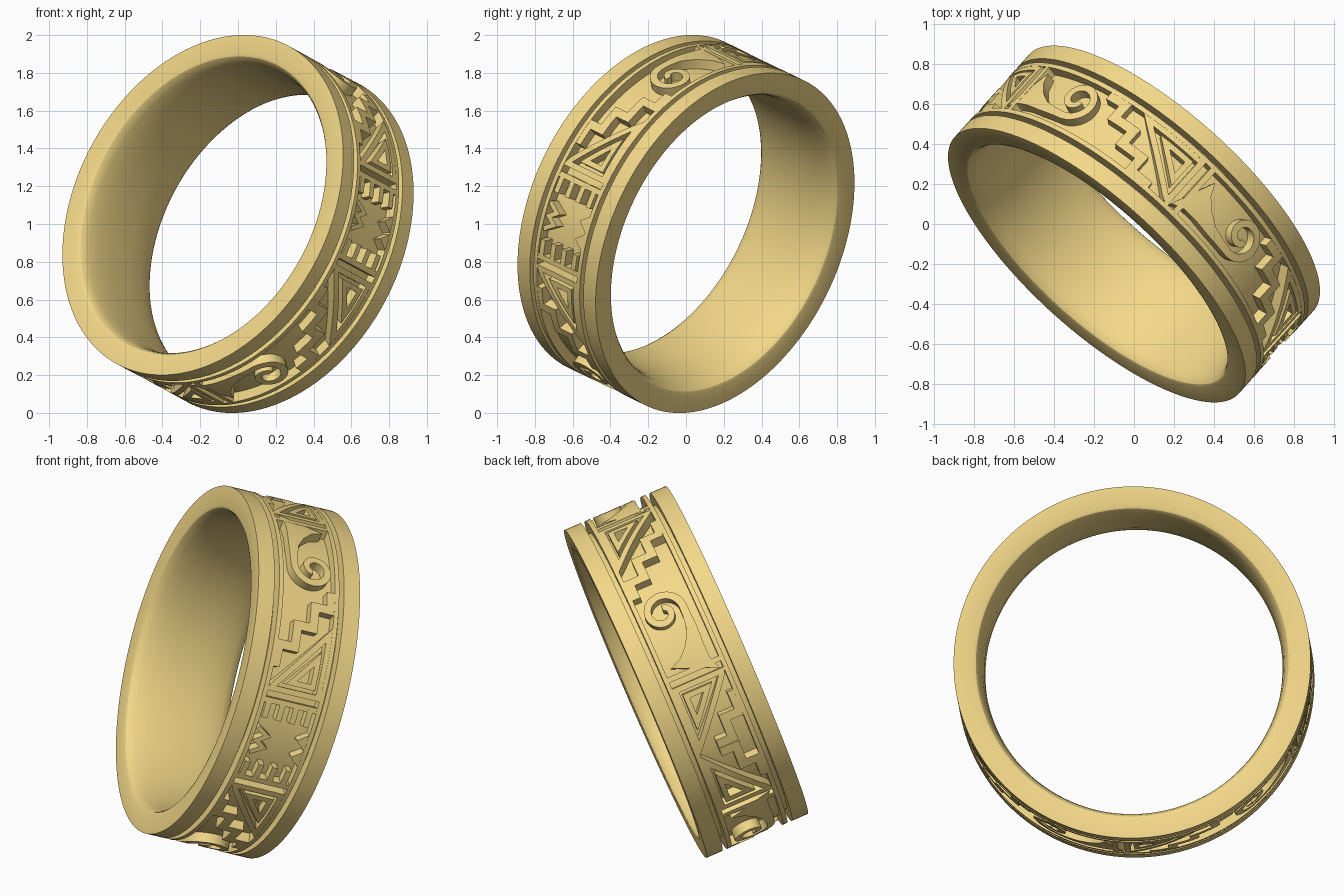
import bpy, bmesh, math
from mathutils import Vector

if "Cube" in bpy.data.objects:
    bpy.data.objects.remove(bpy.data.objects["Cube"])

# Tilted ring frame: AXIS through the hole, E1 / E2 across it
AXIS = Vector((0.630, 0.698, -0.34)).normalized()
E1 = Vector((AXIS.y, -AXIS.x, 0)).normalized()
E2 = E1.cross(AXIS).normalized()
if E2.z < 0:
    E2 = -E2
CENTRE = Vector((0, 0, 1))
R, H = 0.957, 0.296             # outer radius, half width
FLOOR, GROOVE = R - 0.055, R - 0.07
W = 0.175                       # half width of the patterned strip
EDGE = 0.15                     # inner side of the raised border
DEG = math.degrees(1 / R)       # degrees per unit of arc length


def pos(deg, r, v):
    t = math.radians(deg)
    return CENTRE + r * (math.cos(t) * E1 + math.sin(t) * E2) + v * AXIS


gold = bpy.data.materials.new("gold")
gold.diffuse_color = (0.90, 0.69, 0.25, 1)
gold.use_nodes = True
gold.node_tree.nodes["Principled BSDF"].inputs["Base Color"].default_value = gold.diffuse_color


def finish(bm, name):
    bmesh.ops.recalc_face_normals(bm, faces=bm.faces)
    me = bpy.data.meshes.new(name)
    bm.to_mesh(me)
    bm.free()
    ob = bpy.data.objects.new(name, me)
    bpy.context.collection.objects.link(ob)
    me.materials.append(gold)
    bpy.ops.object.select_all(action='DESELECT')
    ob.select_set(True)
    bpy.context.view_layer.objects.active = ob
    bpy.ops.object.shade_smooth_by_angle(angle=math.radians(30))


# Band: revolved half profile, mirrored (border, groove, rail, rounded inner edge)
half = [(FLOOR, EDGE), (R, EDGE), (R, W), (GROOVE, W), (GROOVE, 0.203), (R, 0.203), (R, H),
        (0.853, H), (0.838, 0.290), (0.827, 0.275), (0.817, 0.245), (0.806, 0.18), (0.799, 0.08)]
profile = half + [(r, -v) for r, v in reversed(half)]
bm = bmesh.new()
N = 180
rings = [[bm.verts.new(pos(360 * i / N, r, v)) for r, v in profile] for i in range(N)]
for i in range(N):
    a, b = rings[i], rings[(i + 1) % N]
    for j in range(len(profile)):
        k = (j + 1) % len(profile)
        bm.faces.new((a[j], a[k], b[k], b[j]))
finish(bm, "band")

relief = bmesh.new()


def stroke(path, widths, place, closed=False):
    """Raised bar following (degrees, v) points; place maps local to ring degrees."""
    if not isinstance(widths, (list, tuple)):
        widths = [widths] * len(path)
    pts = [(Vector((q[0] / DEG, q[1])), w) for q, w in zip(path, widths)]
    if closed:
        pts.append(pts[0])
    fine = []
    for (a, wa), (b, wb) in zip(pts, pts[1:]):
        n = max(1, math.ceil((b - a).length / 0.035))
        fine += [(a.lerp(b, i / n), wa + (wb - wa) * i / n) for i in range(n)]
    if not closed:
        fine.append(pts[-1])
    m = len(fine)
    rows = []
    for i, (p, w) in enumerate(fine):
        prev = fine[i - 1][0] if (i or closed) else None
        nxt = fine[(i + 1) % m][0] if (i < m - 1 or closed) else None
        d1 = (p - prev).normalized() if prev is not None else (nxt - p).normalized()
        d2 = (nxt - p).normalized() if nxt is not None else d1
        t = (d1 + d2).normalized()
        off = Vector((-t.y, t.x)) * (w / 2 / max(0.35, t.dot(d1)))
        row = []
        for q, r in ((p + off, R), (p - off, R), (p - off, FLOOR - 0.01), (p + off, FLOOR - 0.01)):
            v = max(-EDGE - 0.01, min(EDGE + 0.01, q.y))
            row.append(relief.verts.new(pos(place(q.x * DEG), r - 0.001, v)))
        rows.append(row)
    for i in range(m if closed else m - 1):
        a, b = rows[i], rows[(i + 1) % m]
        for j in range(4):
            k = (j + 1) % 4
            relief.faces.new((a[j], a[k], b[k], b[j]))
    if not closed:
        relief.faces.new(rows[0])
        relief.faces.new(rows[-1][::-1])


def triangle_block(place):
    # divider bar, then nested right triangles
    stroke([(0, -EDGE), (0, EDGE)], 0.03, place)
    corners = [(25, 0.138), (4, 0.138), (4, -0.14)]
    cx, cy = 9.5, 0.06
    for s, w in ((1, 0.032), (0.45, 0.03)):
        stroke([(cx + (p - cx) * s, cy + (v - cy) * s) for p, v in corners], w, place, True)


def stairs(place, limit=99):
    path = [(11, -0.14)]
    for i in range(3):
        p, v = path[-1]
        path += [(p + 7.5, v), (p + 7.5, v + 0.09)]
    path += [(40, 0.13)]
    stroke([q for q in path if q[0] < limit], 0.05, place)


def wave(place):
    # broad foot tapering into a curled crest
    path = [(69, -0.01), (66, -0.03), (62, -0.055), (57, -0.078), (52, -0.084)]
    widths = [0.26, 0.16, 0.10, 0.06, 0.045]
    for i in range(32):
        a = math.radians(-90 - 14 * i)
        r = 0.114 - 0.088 * i / 31
        path.append((48 + r * DEG * math.cos(a), 0.03 + r * math.sin(a)))
        widths.append(0.042 - 0.008 * i / 31)
    stroke(path, widths, place)


for sgn in (1, -1):
    for start in (14, 83.2, 152.4):
        place = lambda p, s=sgn, b=start: s * (b + p)
        triangle_block(place)
        if start < 150:
            stairs(place)
            wave(place)
        else:
            stairs(place, 27)
    # comb teeth beside the front motif
    front = lambda p, s=sgn: s * p
    for v in (-0.125, -0.045, 0.035, 0.115):
        stroke([(14, v), (8, v)], 0.032, front)

# Front motif: zigzag on one edge, pointed bumps on the other
ident = lambda p: p
stroke([(-4.5, -0.14), (-2, -0.075), (0, -0.125), (2, -0.075), (4.5, -0.14)], 0.026, ident)
for c in (-3, 3):
    stroke([(c, EDGE), (c, 0.095)], [0.09, 0.006], ident)
finish(relief, "relief_pattern")
